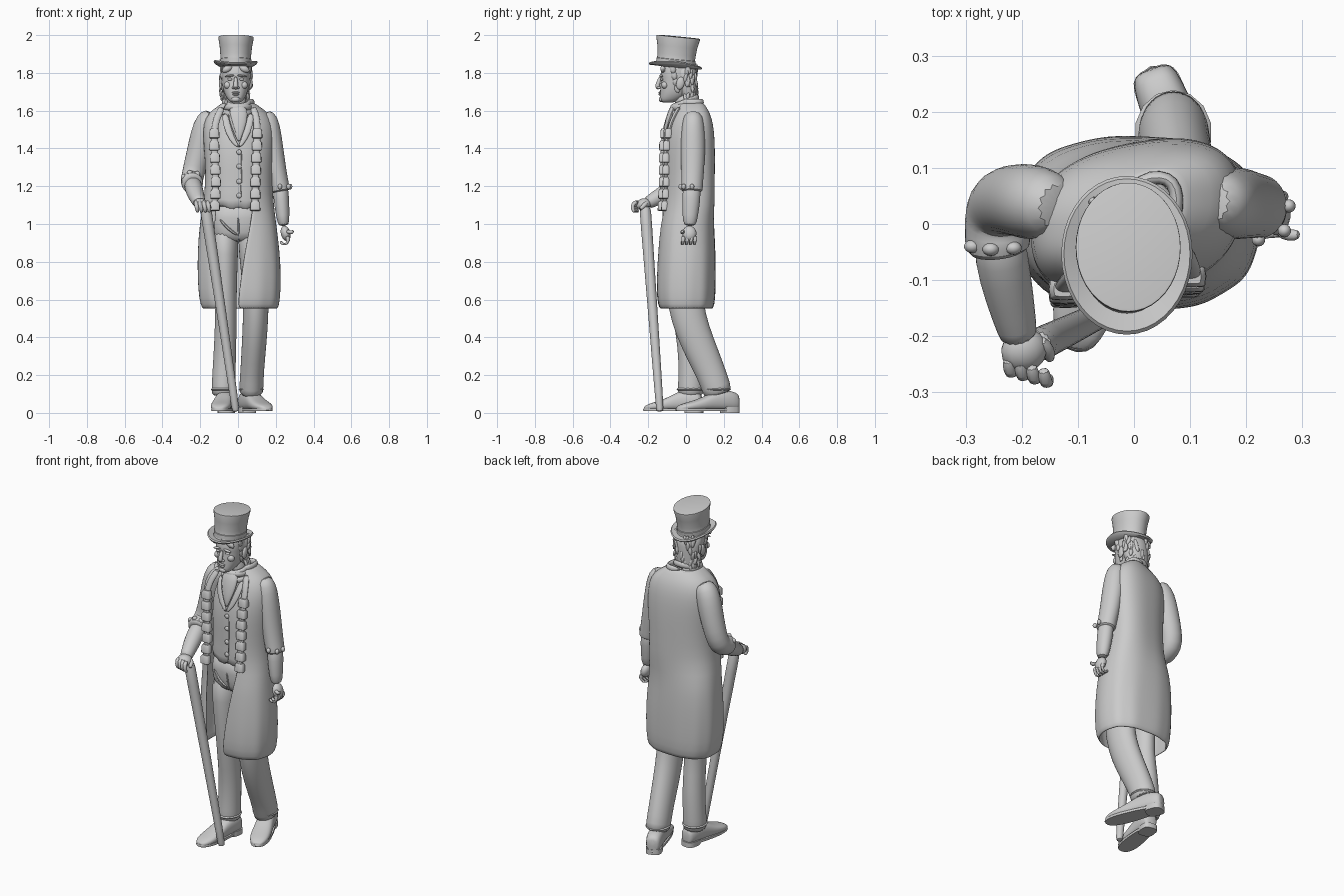
import bpy, bmesh, math, random
from math import sin, cos, pi, exp, asin, radians
from mathutils import Vector, Euler, Matrix
random.seed(4)

def make(name, verts, faces, sub=1, solid=0):
    me = bpy.data.meshes.new(name)
    me.from_pydata([tuple(v) for v in verts], [], faces)
    bm = bmesh.new(); bm.from_mesh(me)
    bmesh.ops.recalc_face_normals(bm, faces=bm.faces)
    bm.to_mesh(me); bm.free()
    ob = bpy.data.objects.new(name, me)
    bpy.context.collection.objects.link(ob)
    if solid:
        m = ob.modifiers.new("thick", 'SOLIDIFY'); m.thickness = solid; m.offset = 0
    if sub:
        m = ob.modifiers.new("smooth", 'SUBSURF'); m.levels = m.render_levels = sub
    return ob

def loft(name, rings, closed=True, cap=True, sub=1, solid=0):
    n = len(rings[0]); faces = []
    for i in range(len(rings) - 1):
        for j in range(n if closed else n - 1):
            k = (j + 1) % n
            faces.append((i*n+j, i*n+k, (i+1)*n+k, (i+1)*n+j))
    if cap:
        faces += [tuple(range(n))[::-1], tuple(range((len(rings)-1)*n, len(rings)*n))]
    return make(name, [p for r in rings for p in r], faces, sub, solid)

def sup(t, e):  # superellipse unit point, t = 0 at the front (-y)
    f = lambda v: math.copysign(abs(v)**(2/e), v)
    return f(sin(t)), -f(cos(t))

def ring(cx, cy, z, rx, ry, n=24, e=2.0):
    return [Vector((cx + rx*sup(2*pi*k/n, e)[0], cy + ry*sup(2*pi*k/n, e)[1], z)) for k in range(n)]

def tube(name, pts, n=14, sub=1):  # pts: x, y, z, radius across, radius deep
    P = [Vector(p[:3]) for p in pts]; rings = []
    for i, p in enumerate(pts):
        t = (P[min(i+1, len(P)-1)] - P[max(i-1, 0)]).normalized()
        a = Vector((0, 1, 0)) if abs(t.x) > .85 else Vector((1, 0, 0))
        u = (a - t*a.dot(t)).normalized(); v = t.cross(u)
        rings.append([P[i] + u*p[3]*cos(2*pi*k/n) + v*p[-1]*sin(2*pi*k/n) for k in range(n)])
    return loft(name, rings, sub=sub)

def blob(name, loc, scale, rot=(0, 0, 0), seg=14):
    me = bpy.data.meshes.new(name); bm = bmesh.new()
    bmesh.ops.create_uvsphere(bm, u_segments=seg, v_segments=seg//2 + 1, radius=1,
        matrix=Matrix.LocRotScale(Vector(loc), Euler(rot), Vector(scale)))
    bm.to_mesh(me); bm.free()
    ob = bpy.data.objects.new(name, me); bpy.context.collection.objects.link(ob)
    return ob

# top hat: lathe with oval radii, curled brim and backward tilt
H = Matrix.Translation((-.013, -.056, 1.836)) @ Euler((radians(-5.5), radians(1), 0)).to_matrix().to_4x4()
prof = [(.70, -.006, 0), (.96, -.006, 1), (1.0, .002, 1), (.96, .008, 1), (.72, .006, .3), (.69, .02, 0),
        (.70, .06, 0), (.735, .105, 0), (.80, .148, 0), (.795, .155, 0), (.76, .156, 0)]
loft("top_hat", [[H @ Vector((.117*r*sin(a), -.142*r*cos(a)*(1 if r > .9 else 1.02), z + c*.02*sin(a)**2))
     for a in [2*pi*k/40 for k in range(40)]] for r, z, c in prof], sub=0)
loft("hat_band", [[H @ Vector((.117*r*sin(a), -.145*r*cos(a), z)) for a in [2*pi*k/40 for k in range(40)]]
     for r, z in [(.69, .01), (.715, .012), (.72, .035), (.69, .037)]], cap=False, sub=0)

# head, neck and facial features
hx = -.012
loft("head", [ring(hx, (f+b)/2, z, w, (b-f)/2, 24, 2.3) for z, f, b, w in [
    (1.642, -.125, -.07, .022), (1.652, -.138, -.04, .038), (1.675, -.139, 0, .053), (1.70, -.137, .025, .064),
    (1.735, -.137, .04, .071), (1.765, -.131, .045, .075), (1.785, -.138, .05, .077), (1.83, -.13, .05, .078),
    (1.87, -.11, .04, .07)]])
tube("neck", [(-.005, .01, 1.56, .06), (-.008, 0, 1.62, .055), (hx, -.02, 1.70, .055)])
tube("nose", [(hx, -.134, 1.782, .009), (hx, -.146, 1.75, .011), (hx, -.154, 1.727, .016), (hx, -.138, 1.716, .012)], 10)
blob("upper_lip", (hx, -.138, 1.696), (.022, .009, .005))
blob("lower_lip", (hx, -.138, 1.686), (.018, .009, .006))
blob("chin", (hx, -.13, 1.660), (.024, .014, .015))
for s in (-1, 1):
    blob("nostril", (hx + s*.012, -.143, 1.722), (.008, .011, .007))
    blob("brow", (hx + s*.033, -.132, 1.784), (.026, .010, .006), (0, s*.15, 0))
    blob("eye", (hx + s*.031, -.126, 1.766), (.014, .009, .007))
    blob("cheek", (hx + s*.042, -.112, 1.735), (.022, .018, .02))
    blob("ear", (hx + s*.078, -.03, 1.745), (.011, .022, .034), (-.2, 0, 0))

# hair: back mass plus locks
loft("hair", [ring(hx, y, z, w, d, 20) for z, y, w, d in [(1.635, .03, .045, .022), (1.66, .018, .062, .04),
    (1.72, .002, .076, .058), (1.78, -.005, .082, .066), (1.85, -.015, .083, .07)]])
for i in range(44):
    a = random.uniform(-1.65, 1.65); z = random.uniform(1.65, 1.83)
    k = .8 + .2*min(1, (z - 1.64)/.1)
    blob("hair_lock", (hx + .08*k*sin(a), -.004 + .062*k*cos(a), z), (.011, .009, .03),
         (random.uniform(-.3, .3), random.uniform(-.3, .3), -a), 8)
for s in (-1, 1):
    for j in range(4):
        blob("sideburn", (hx + s*(.076 - .003*(3-j)), -.07 + .008*(3-j), 1.72 + .034*j), (.008, .016, .026), (.2, 0, 0), 8)
    blob("forelock", (hx + s*.045, -.122, 1.822), (.03, .014, .018), (0, s*.5, 0), 8)

# waistcoat with pointed hem, lapels and buttons
rings = [ring(0, y, z, rx, ry, 40, 2.3) for z, y, rx, ry in [(1.085, .01, .152, .122), (1.12, .01, .148, .122),
    (1.22, .01, .142, .118), (1.35, .01, .15, .123), (1.47, .012, .145, .112), (1.56, .02, .11, .09), (1.625, .012, .06, .06)]]
for p in rings[0]:
    if p.y < 0:
        p.z -= .045*exp(-((abs(p.x - .005) - .045)/.025)**2)
loft("waistcoat", rings)
for s in (-1, 1):
    tube("waistcoat_lapel", [(s*.07, -.055, 1.59, .016, .008), (s*.062, -.088, 1.53, .022, .008),
         (s*.035, -.108, 1.45, .018, .007), (.004, -.116, 1.405, .007, .006)], 8)
for z in (1.38, 1.305, 1.225, 1.15):
    blob("waistcoat_button", (.006, -.114, z), (.014, .008, .014))
tube("waistcoat_seam", [(.018, -.113, 1.40, .003), (.02, -.113, 1.25, .003), (.012, -.115, 1.09, .003)], 6)

# cravat wrapped round the neck and hanging into the opening
for z, r, y, t in [(1.595, .078, .0, .10), (1.622, .07, -.002, .04), (1.645, .063, -.004, .2)]:
    loft("cravat_fold", [[Vector((-.004 + (r + .013*cos(b))*sin(a), y - (r + .013*cos(b))*cos(a), z + .018*sin(b) - t*.12*cos(a)))
         for b in [2*pi*k/8 for k in range(8)]] for a in [2*pi*j/28 for j in range(29)]], cap=False)
tube("cravat_fall", [(0, -.06, 1.63, .045, .02), (0, -.082, 1.58, .056, .02), (.002, -.1, 1.52, .042, .016),
     (.004, -.112, 1.47, .02, .01), (.004, -.113, 1.435, .006, .006)], 12)
for x in (-.025, .0, .022):
    tube("cravat_crease", [(x*1.8, -.075, 1.61, .008), (x*1.1, -.105, 1.54, .007), (x*.3 + .003, -.118, 1.465, .004)], 6)

# frock coat: open-fronted loft (z, x min, x max, y front, y back, right edge x, left edge x)
coat = [(.55, -.185, .205, -.135, .138, -.115, .0), (.60, -.203, .217, -.15, .15, -.118, .0), (.72, -.21, .221, -.15, .151, -.122, .015),
        (.85, -.209, .215, -.143, .15, -.125, .035), (1.0, -.197, .196, -.133, .142, -.125, .065), (1.1, -.177, .182, -.126, .138, -.11, .08),
        (1.22, -.165, .175, -.12, .138, -.105, .08), (1.35, -.168, .183, -.122, .14, -.11, .085), (1.45, -.178, .188, -.118, .138, -.115, .09),
        (1.53, -.178, .182, -.10, .13, -.11, .09), (1.585, -.15, .156, -.075, .112, -.09, .08), (1.615, -.105, .11, -.06, .092, -.075, .07),
        (1.64, -.075, .078, -.052, .075, -.06, .055)]
E = 2.5
def coat_ring(row, n=60):
    z, x0, x1, y0, y1, xr, xl = row
    cx, cy, rx, ry = (x0+x1)/2, (y0+y1)/2, (x1-x0)/2, (y1-y0)/2
    ang = lambda x: asin(math.copysign(min(1, abs((x-cx)/rx))**(E/2), x-cx))
    a, b = ang(xl), 2*pi + ang(xr)
    fold = max(0, min(1, (1.05 - z)/.4))*.018
    out = []
    for k in range(n + 1):
        t = a + (b-a)*k/n
        x, y = sup(t, E); f = 1 - fold*(.5 + .5*sin(11*t))
        out.append(Vector((cx + rx*x*f, cy + ry*y*f + .03*x*(z > 1), z)))
    return out
coat_rings = [coat_ring(r) for r in coat]
loft("frock_coat", coat_rings, closed=False, cap=False, solid=.014)
tube("coat_collar", [tuple(coat_rings[-1][k] + Vector((0, 0, .004))) + (.014, .02) for k in range(0, 61, 6)], 8)
for side, s in ((0, 1), (60, -1)):
    edge = [(r[0], c[side]) for r, c in zip(coat, coat_rings)]
    def at(z):
        for (z0, p), (z1, q) in zip(edge, edge[1:]):
            if z0 <= z <= z1:
                return p.lerp(q, (z-z0)/(z1-z0))
    tube("coat_facing", [tuple(at(z) + Vector((s*.012, -.004, 0))) + (.020, .012)
         for z in (1.07, 1.15, 1.25, 1.35, 1.45, 1.53, 1.58, 1.62)], 8)
    for j in range(7):  # pleated tabs down each front edge
        z = 1.095 + .064*j; p = at(z)
        r = [ring(p.x + s*.012, p.y - .004, z + d, .027*w, .02*w, 12, 5)
             for d, w in ((-.026, .75), (-.022, 1), (.015, .95), (.026, .65))]
        loft("lapel_tab", r, sub=0)

# sleeves, bare cuffs and forearms
tube("right_sleeve", [(-.13, .03, 1.585, .045), (-.162, .035, 1.55, .066), (-.185, .04, 1.47, .07), (-.207, .043, 1.38, .066),
     (-.232, .042, 1.29, .062), (-.243, .025, 1.238, .06, .062), (-.244, -.012, 1.225, .06), (-.242, -.045, 1.215, .061), (-.241, -.05, 1.213, .045)])
tube("right_forearm", [(-.242, .0, 1.225, .045), (-.237, -.06, 1.195, .05), (-.222, -.13, 1.152, .045),
     (-.208, -.19, 1.118, .036), (-.204, -.205, 1.11, .034)])
tube("left_sleeve", [(.13, .04, 1.585, .045), (.155, .038, 1.55, .062, .058), (.172, .037, 1.47, .06, .066), (.188, .037, 1.38, .056, .066),
     (.205, .035, 1.28, .053, .062), (.222, .032, 1.20, .05, .058), (.226, .031, 1.175, .052, .06), (.227, .031, 1.17, .04, .045)])
tube("left_forearm", [(.222, .032, 1.22, .042, .05), (.23, .028, 1.13, .043, .05), (.237, .022, 1.04, .036, .042), (.243, .02, .985, .029, .034)])
for x, y, z in [(-.288, -.04, 1.25), (-.255, -.045, 1.27), (-.215, -.043, 1.265)]:
    blob("right_cuff_button", (x, y, z), (.015, .012, .015))
for x, y in [(.268, -.012), (.276, .032), (.222, -.028)]:
    blob("left_cuff_button", (x, y, 1.198), (.012, .012, .015))

# walking cane
tube("cane", [(-.012, -.138, .005, .019), (-.014, -.139, .03, .021), (-.09, -.177, .55, .026), (-.165, -.213, 1.04, .031), (-.174, -.217, 1.10, .032)], 16)

# right hand closed over the cane
blob("right_palm", (-.196, -.225, 1.105), (.042, .04, .03), (.3, .2, .2))
for j in range(4):
    x, y = -.225 + .021*j, -.238 - .006*j
    tube("right_finger", [(x, y, 1.12, .012), (x + .004, y - .025, 1.108, .013), (x + .008, y - .029, 1.08, .012), (x + .012, y - .014, 1.06, .009)], 8)
tube("right_thumb", [(-.17, -.205, 1.115, .014), (-.15, -.225, 1.095, .013), (-.15, -.245, 1.075, .010)], 8)

# left hand hanging, half closed
blob("left_palm", (.252, .018, .95), (.026, .038, .042), (0, -.25, 0))
for j in range(4):
    y = -.014 + .021*j
    tube("left_finger", [(.262, y, .94, .012), (.268, y, .91, .013), (.254, y - .004, .89, .012), (.232, y - .006, .895, .010), (.224, y - .006, .91, .007)], 8)
tube("left_thumb", [(.258, -.012, .965, .014), (.277, -.022, .952, .013), (.297, -.018, .963, .009)], 8)

# trousers
loft("trouser_hips", [ring(0, .005, z, rx, ry, 24, 2.4) for z, rx, ry in [(.90, .12, .085), (.95, .145, .105), (1.03, .152, .112), (1.12, .14, .11)]])
tube("right_trouser_leg", [(-.072, .0, .98, .078, .10), (-.072, -.005, .85, .073, .098), (-.066, -.005, .65, .06, .082), (-.064, .0, .5, .057, .07),
     (-.068, .025, .35, .06, .068), (-.075, .028, .2, .062, .068), (-.077, .025, .12, .064, .07), (-.077, .025, .085, .063, .068)], 18)
tube("left_trouser_leg", [(.072, .0, .98, .078, .10), (.08, -.008, .85, .076, .10), (.095, -.012, .65, .07, .1), (.094, .012, .5, .068, .094),
     (.085, .065, .36, .066, .09), (.075, .13, .22, .063, .08), (.07, .162, .13, .065, .078), (.07, .172, .09, .063, .075)], 18)
for n, x, y, z in [("right", -.077, .025, .125), ("left", .07, .163, .125)]:
    blob(n + "_hem_fold", (x, y, z), (.069, .076, .014))
tube("trouser_fly", [(0, -.107, 1.04, .006), (.003, -.103, .97, .007), (.006, -.075, .91, .006)], 6)
tube("trouser_fold", [(-.1, -.088, 1.03, .008), (-.05, -.104, .97, .01), (0, -.092, .94, .008)], 6)

# shoes with soles and heels
def shoe(side, heel, toe):
    h, t = Vector(heel), Vector(toe); d = t - h; w = Vector((-d.y, d.x)).normalized()
    def section(s, hw, z0, z1):
        c = h + d*s; out = []
        for k in range(16):
            a, b = sup(2*pi*k/16, 2.6)
            q = c + w*hw*a
            out.append(Vector((q.x, q.y, (z0+z1)/2 - b*(z1-z0)/2)))
        return out
    loft(side + "_shoe", [section(s, a, .012, z) for s, a, z in [(0, .028, .09), (.04, .042, .11), (.22, .048, .125), (.42, .048, .112),
         (.6, .055, .078), (.8, .055, .058), (.93, .042, .046), (1, .018, .03)]])
    loft(side + "_sole", [[Vector(((h + d*(.5 + .5*k*a)).x, (h + d*(.5 + .5*k*a)).y, z)) + (w*b*k*(.05 + .01*a)).to_3d()
         for a, b in [sup(2*pi*j/28, 2.4) for j in range(28)]] for k, z in ((1, .01), (1.02, .016), (1, .024))], sub=0)
    q = h + d*.14
    r = [[Vector((q.x, q.y, z)) + (d.normalized()*a*.05 + w*b*.044).to_3d() for a, b in [sup(2*pi*j/20, 3) for j in range(20)]] for z in (0, .03)]
    loft(side + "_heel", r, sub=0)
shoe("right", (-.055, .085), (-.103, -.225))
shoe("left", (.03, .278), (.157, -.05))

# smooth shading, keeping hard corners
bpy.ops.object.select_all(action='SELECT')
bpy.context.view_layer.objects.active = bpy.context.selected_objects[0]
bpy.ops.object.shade_smooth_by_angle(angle=radians(50))
